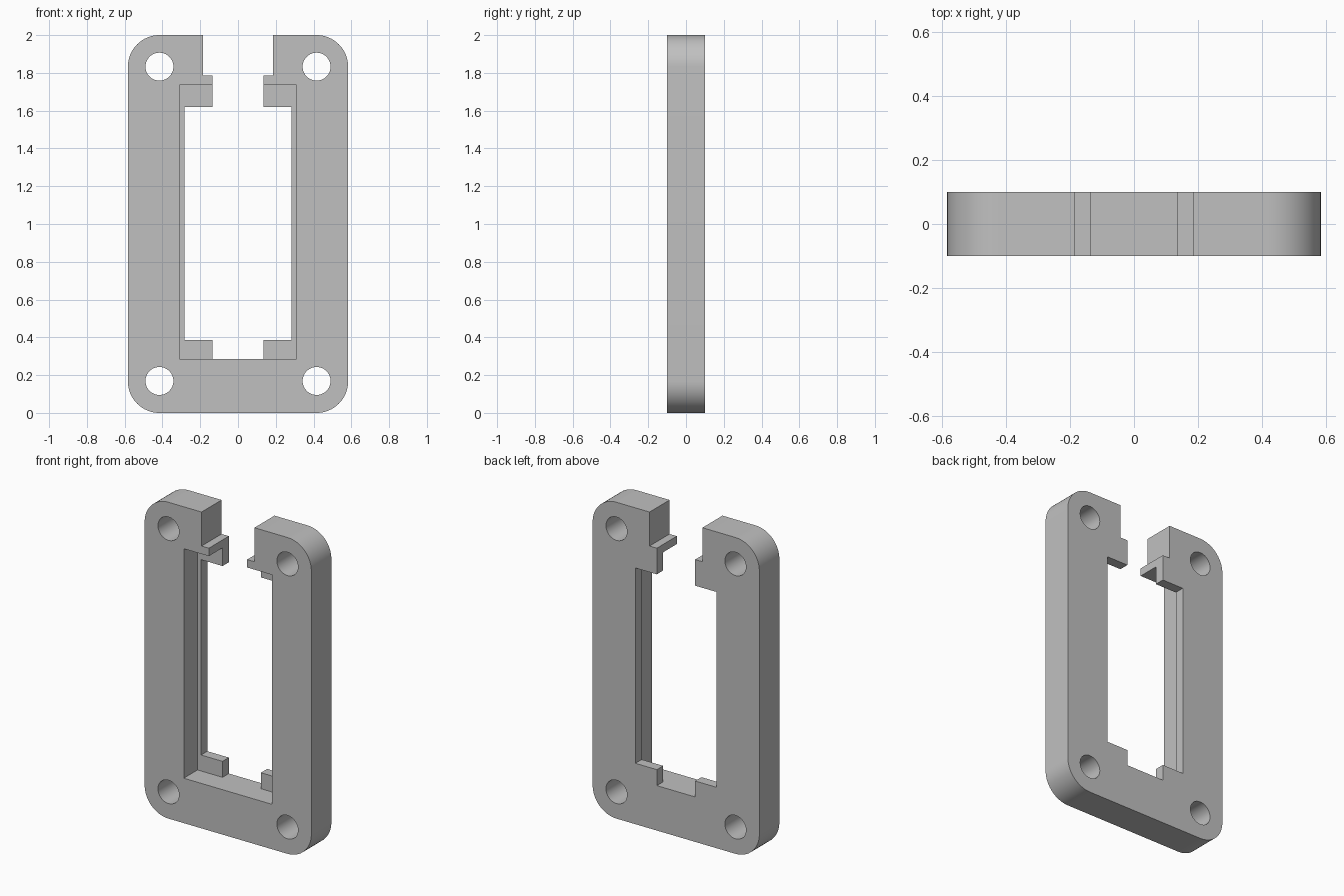
import bpy
import bmesh
from math import cos, sin, pi, radians

if "Cube" in bpy.data.objects:
    bpy.data.objects.remove(bpy.data.objects["Cube"])

HALF_W, HEIGHT, HALF_D = 0.583, 2.0, 0.1
RADIUS = 0.167
HOLE_X, HOLE_R = 0.416, 0.074
LEDGE_Y = 0.037
OUT = 0.2  # overshoot of cutters

grey = bpy.data.materials.new("plain grey")
grey.use_nodes = True
colour = (0.53, 0.53, 0.53, 1)
grey.diffuse_color = colour
grey.node_tree.nodes["Principled BSDF"].inputs["Base Color"].default_value = colour


def arc(cx, cz, r, start, end, steps):
    """Points on an arc in the xz plane."""
    return [(cx + r * cos(start + (end - start) * i / steps),
             cz + r * sin(start + (end - start) * i / steps)) for i in range(steps + 1)]


def prism(name, profile, y0, y1):
    """Extrude an xz profile from y0 to y1."""
    bm = bmesh.new()
    face = bm.faces.new([bm.verts.new((x, y0, z)) for x, z in profile])
    made = bmesh.ops.extrude_face_region(bm, geom=[face])["geom"]
    bmesh.ops.translate(bm, vec=(0, y1 - y0, 0),
                        verts=[v for v in made if isinstance(v, bmesh.types.BMVert)])
    bmesh.ops.recalc_face_normals(bm, faces=bm.faces)
    mesh = bpy.data.meshes.new(name)
    bm.to_mesh(mesh)
    bm.free()
    mesh.materials.append(grey)
    obj = bpy.data.objects.new(name, mesh)
    bpy.context.collection.objects.link(obj)
    return obj


def mirrored(half):
    """Close a right-hand profile with its mirror image."""
    return half + [(-x, z) for x, z in reversed(half)]


def cut(target, cutter):
    """Subtract the cutter and remove it."""
    cutter.hide_render = True
    mod = target.modifiers.new("cut", "BOOLEAN")
    mod.operation, mod.solver, mod.object = "DIFFERENCE", "EXACT", cutter
    bpy.context.view_layer.objects.active = target
    bpy.ops.object.modifier_apply(modifier=mod.name)
    bpy.data.objects.remove(cutter)


# Rounded plate
cx = HALF_W - RADIUS
right_side = (arc(cx, RADIUS, RADIUS, -pi / 2, 0, 16)
              + arc(cx, HEIGHT - RADIUS, RADIUS, 0, pi / 2, 16))
frame = prism("bracket_frame", mirrored(right_side), -HALF_D, HALF_D)

# Through opening: window with corner tabs, narrow neck, wider top entry
opening = [(0.134, 0.284), (0.134, 0.385), (0.284, 0.385), (0.284, 1.62),
           (0.134, 1.62), (0.134, 1.785), (0.185, 1.785), (0.185, HEIGHT + OUT)]
cut(frame, prism("opening_cutter", mirrored(opening), -OUT, OUT))

# Front pocket that leaves a thin ledge and tabs at the back
pocket = [(0.309, 0.284), (0.309, 1.735)]
cut(frame, prism("pocket_cutter", mirrored(pocket), -OUT, LEDGE_Y))

# Corner screw holes
for sx in (-1, 1):
    for z in (0.169, HEIGHT - 0.167):
        circle = arc(sx * HOLE_X, z, HOLE_R, 0, 2 * pi, 40)[:-1]
        cut(frame, prism("hole_cutter", circle, -OUT, OUT))

# Smooth the round parts, keep the edges sharp
bpy.ops.object.select_all(action="DESELECT")
frame.select_set(True)
bpy.context.view_layer.objects.active = frame
bpy.ops.object.shade_smooth_by_angle(angle=radians(30))
